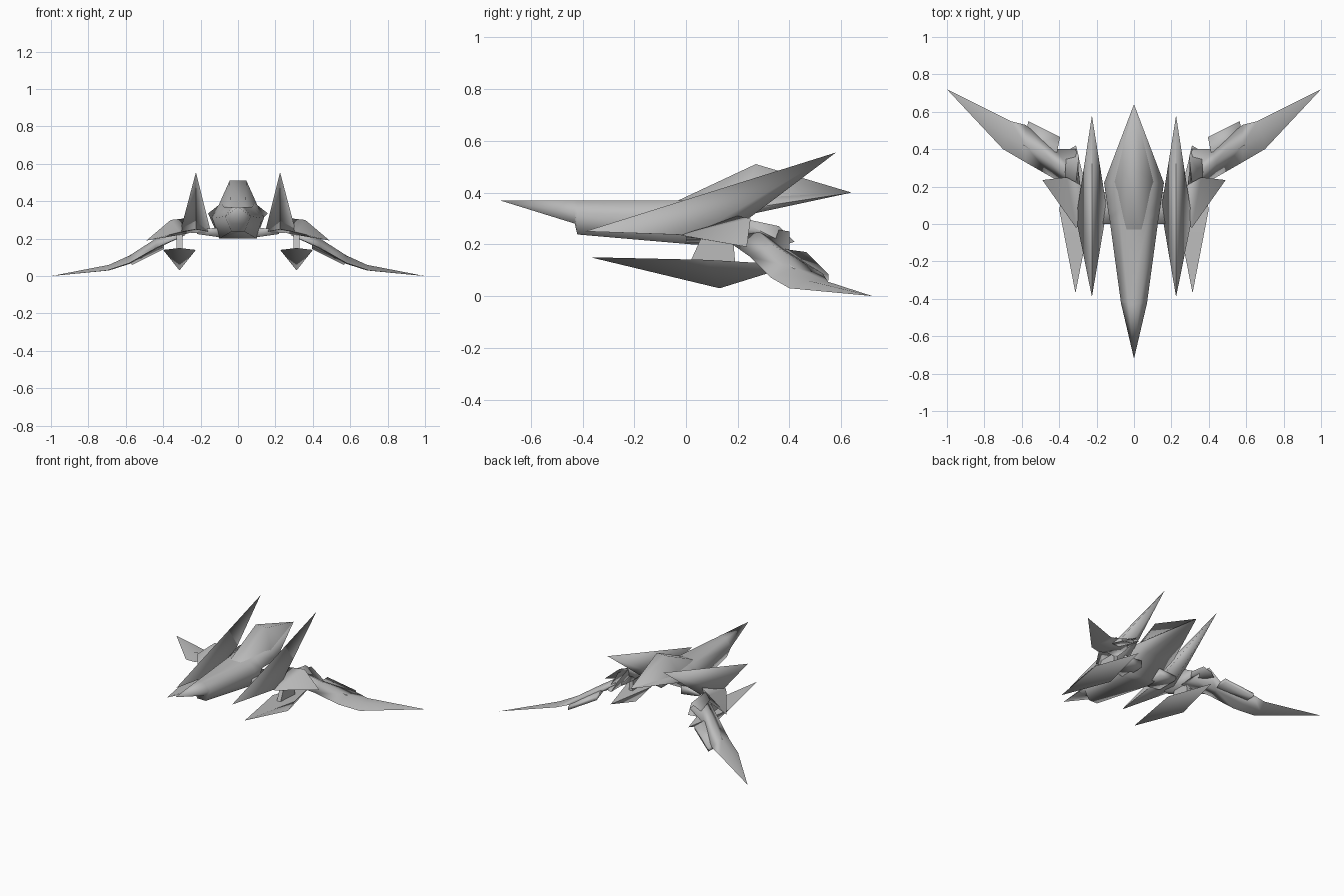
import bpy, bmesh, math

if "Cube" in bpy.data.objects:
    bpy.data.objects.remove(bpy.data.objects["Cube"], do_unlink=True)

grey = bpy.data.materials.new("hull_grey")
grey.use_nodes = True
grey.diffuse_color = (0.5, 0.5, 0.5, 1)
grey.node_tree.nodes["Principled BSDF"].inputs["Base Color"].default_value = (0.5, 0.5, 0.5, 1)


def finish(bm, name, mirror, angle):
    """Turn a bmesh into a shaded object, mirrored across x where paired."""
    bmesh.ops.remove_doubles(bm, verts=bm.verts, dist=0.0005)
    bmesh.ops.recalc_face_normals(bm, faces=bm.faces)
    mesh = bpy.data.meshes.new(name)
    bm.to_mesh(mesh)
    bm.free()
    mesh.materials.append(grey)
    obj = bpy.data.objects.new(name, mesh)
    bpy.context.collection.objects.link(obj)
    if mirror:
        obj.modifiers.new("Mirror", 'MIRROR').use_mirror_merge = False
    bpy.ops.object.select_all(action='DESELECT')
    obj.select_set(True)
    bpy.context.view_layer.objects.active = obj
    bpy.ops.object.shade_smooth_by_angle(angle=math.radians(angle))


def facet(name, points, mirror=True, angle=100):
    """Solid spanned by a few corner points."""
    bm = bmesh.new()
    verts = [bm.verts.new(p) for p in points]
    res = bmesh.ops.convex_hull(bm, input=verts)
    unused = [v for v in res["geom_interior"] if isinstance(v, bmesh.types.BMVert)]
    bmesh.ops.delete(bm, geom=unused, context='VERTS')
    finish(bm, name, mirror, angle)


def loft(name, rings, mirror=True, angle=100):
    """Skin a series of equal rings and cap both ends."""
    bm = bmesh.new()
    loops = [[bm.verts.new(p) for p in ring] for ring in rings]
    n = len(loops[0])
    for a, b in zip(loops, loops[1:]):
        for i in range(n):
            j = (i + 1) % n
            bm.faces.new((a[i], a[j], b[j], b[i]))
    bm.faces.new(loops[0])
    bm.faces.new(loops[-1])
    finish(bm, name, mirror, angle)


def both(*points):
    return [(s * x, y, z) for x, y, z in points for s in (-1, 1)]


# Fuselage: y, then half width and height of top, shoulder and belly
def hull_ring(y, tw, tz, sw, sz, bw, bz):
    half = [(tw, y, tz), (sw, y, sz), (bw, y, bz)]
    return half + [(-x, y, z) for x, y, z in reversed(half)]


loft("fuselage", [hull_ring(*s) for s in (
    (-0.72, 0, 0.37, 0, 0.37, 0, 0.37),
    (-0.43, 0.03, 0.37, 0.068, 0.32, 0.035, 0.28),
    (-0.42, 0.03, 0.37, 0.07, 0.32, 0.035, 0.238),
    (0.02, 0.075, 0.37, 0.13, 0.31, 0.1, 0.2),
    (0.08, 0.08, 0.375, 0.14, 0.315, 0.1, 0.2),
    (0.22, 0.09, 0.39, 0.16, 0.335, 0.06, 0.31),
    (0.64, 0, 0.40, 0, 0.40, 0, 0.40))], mirror=False)

# Raised canopy running back into the tail spike
facet("canopy", both((0.04, -0.04, 0.365), (0.075, 0.12, 0.37),
                     (0.045, 0.27, 0.51), (0.11, 0.22, 0.365))
      + [(0, 0.64, 0.40)], mirror=False)

# Tall swept fins with their side flanges
facet("fin_pod", [(0.225, -0.39, 0.25), (0.225, 0.58, 0.555), (0.145, 0.08, 0.235),
                  (0.31, 0.03, 0.235), (0.225, 0.15, 0.23)])
facet("fin_flange", [(0.31, -0.02, 0.235), (0.49, 0.235, 0.19), (0.36, 0.25, 0.30),
                     (0.27, 0.2, 0.31), (0.26, 0.0, 0.23), (0.28, 0.18, 0.225)])
facet("pod_joint", [(x, y, z) for y in (0.0, 0.17)
                    for x, z in ((0.08, 0.205), (0.22, 0.225), (0.08, 0.26), (0.22, 0.25))])

# Drooping swept wings: leading edge, top, trailing edge, underside
loft("wing", [
    [(0.28, 0.15, 0.22), (0.32, 0.26, 0.27), (0.31, 0.40, 0.25), (0.30, 0.27, 0.21)],
    [(0.44, 0.25, 0.15), (0.44, 0.33, 0.20), (0.42, 0.40, 0.17), (0.43, 0.33, 0.15)],
    [(0.58, 0.33, 0.07), (0.58, 0.42, 0.11), (0.58, 0.53, 0.085), (0.58, 0.42, 0.065)],
    [(0.70, 0.40, 0.03), (0.69, 0.47, 0.06), (0.66, 0.55, 0.055), (0.69, 0.47, 0.03)],
    [(1, 0.72, 0)] * 4], angle=150)

# Raised armour blocks on the wings
plate = [(0.565, 0.55, 0.085), (0.395, 0.465, 0.17), (0.425, 0.32, 0.19), (0.59, 0.42, 0.105)]
facet("wing_block", plate + [(x, y, z - 0.025) for x, y, z in plate])
facet("wing_root_block", [(0.31, 0.42, 0.21), (0.295, 0.36, 0.27), (0.31, 0.22, 0.30),
                          (0.37, 0.25, 0.27), (0.36, 0.39, 0.20), (0.30, 0.22, 0.22)])

# Underslung darts on pylons
facet("dart", [(0.313, -0.37, 0.15), (0.313, 0.42, 0.12), (0.225, 0.08, 0.14),
               (0.40, 0.08, 0.14), (0.313, 0.13, 0.03)])
facet("pylon", [(x, y, z) for x in (0.298, 0.328)
                for y, z in ((0.02, 0.14), (0.19, 0.13), (0.18, 0.25), (0.07, 0.25))],
      angle=30)
